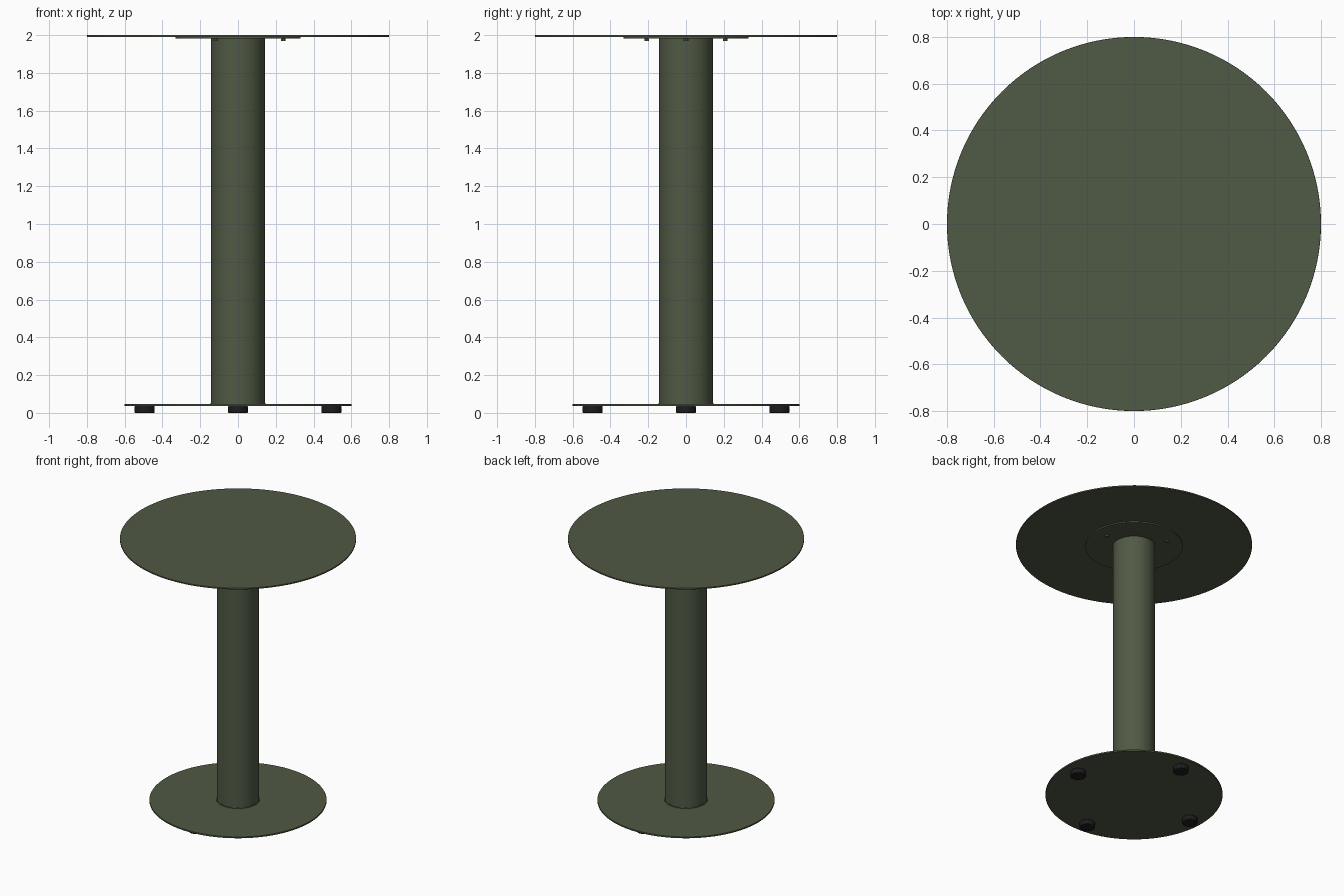
import bpy
from math import cos, sin, radians

if "Cube" in bpy.data.objects:
    bpy.data.objects.remove(bpy.data.objects["Cube"])


def material(name, color):
    m = bpy.data.materials.new(name)
    m.diffuse_color = (*color, 1)
    m.use_nodes = True
    m.node_tree.nodes["Principled BSDF"].inputs["Base Color"].default_value = m.diffuse_color
    return m


green = material("olive_paint", (0.08, 0.10, 0.058))
black = material("black_rubber", (0.012, 0.012, 0.013))


def disc(name, radius, z0, z1, mat, x=0, y=0, sides=128, bevel=0):
    bpy.ops.mesh.primitive_cylinder_add(vertices=sides, radius=radius, depth=z1 - z0,
                                        location=(x, y, (z0 + z1) / 2))
    ob = bpy.context.object
    ob.name = name
    ob.data.materials.append(mat)
    bpy.ops.object.shade_smooth_by_angle(angle=radians(35))
    if bevel:
        b = ob.modifiers.new("soft_edge", 'BEVEL')
        b.width = bevel
        b.segments = 2
        b.limit_method = 'ANGLE'
    return ob


# Table top and the mounting flange below it
disc("table_top", 0.8, 1.99, 2.0, green, bevel=0.001)
disc("mounting_flange", 0.33, 1.981, 1.99, green)

# Central column with a weld ring at its foot
disc("column", 0.144, 0.047, 1.981, green)
disc("weld_ring", 0.146, 0.047, 0.053, green)

# Floor plate
disc("base_plate", 0.6, 0.036, 0.047, green, bevel=0.001)

# Three bolts through the flange
for i in range(3):
    a = radians(120 * i)
    disc(f"flange_bolt_{i + 1}", 0.012, 1.968, 1.981, green,
         0.24 * cos(a), 0.24 * sin(a), sides=24, bevel=0.002)

# Four rubber feet
for i in range(4):
    a = radians(90 * i)
    disc(f"rubber_foot_{i + 1}", 0.053, 0.0, 0.036, black,
         0.494 * cos(a), 0.494 * sin(a), sides=48, bevel=0.004)
